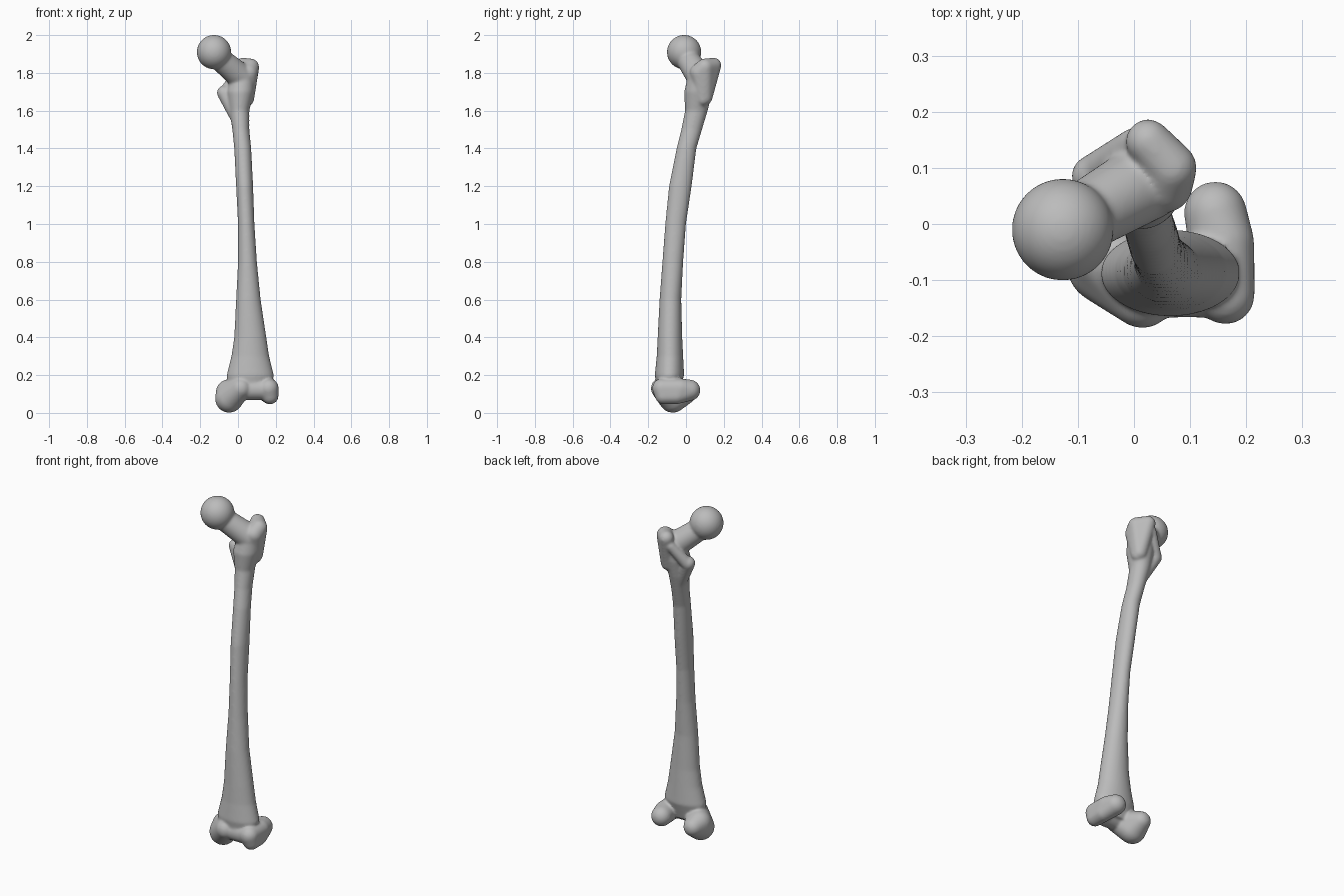
import bpy
import bmesh
from math import cos, sin, tau
from mathutils import Vector

cube = bpy.data.objects.get("Cube")
if cube:
    bpy.data.objects.remove(cube, do_unlink=True)

bone_grey = bpy.data.materials.new("bone grey")
bone_grey.use_nodes = True
colour = (0.5, 0.5, 0.5, 1)
bone_grey.diffuse_color = colour
bone_grey.node_tree.nodes["Principled BSDF"].inputs["Base Color"].default_value = colour

parts = []


def finish(name, bm):
    """Turn a bmesh into a named object and remember it for the join."""
    bmesh.ops.recalc_face_normals(bm, faces=bm.faces)
    mesh = bpy.data.meshes.new(name)
    bm.to_mesh(mesh)
    bm.free()
    obj = bpy.data.objects.new(name, mesh)
    mesh.materials.append(bone_grey)
    bpy.context.collection.objects.link(obj)
    parts.append(obj)
    return obj


def knob(name, *balls):
    """Rounded lump wrapped tightly around balls of (x, y, z, radius)."""
    ball = bmesh.new()
    bmesh.ops.create_icosphere(ball, subdivisions=4, radius=1)
    bm = bmesh.new()
    for x, y, z, r in balls:
        for v in ball.verts:
            bm.verts.new(Vector((x, y, z)) + v.co * r)
    ball.free()
    bmesh.ops.convex_hull(bm, input=bm.verts[:])
    bmesh.ops.delete(bm, geom=[v for v in bm.verts if not v.link_faces], context='VERTS')
    return finish(name, bm)


def loft(name, stations, sides=40):
    """Tube through level oval rings given as (z, x_min, x_max, y_min, y_max)."""
    bm = bmesh.new()
    rings = []
    for z, x0, x1, y0, y1 in stations:
        rings.append([bm.verts.new(((x0 + x1) / 2 + (x1 - x0) / 2 * cos(tau * i / sides),
                                    (y0 + y1) / 2 + (y1 - y0) / 2 * sin(tau * i / sides), z))
                      for i in range(sides)])
    for a, b in zip(rings, rings[1:]):
        for i in range(sides):
            j = (i + 1) % sides
            bm.faces.new((a[i], a[j], b[j], b[i]))
    bm.faces.new(rings[0])
    bm.faces.new(rings[-1])
    return finish(name, bm)


# Bowed shaft, flaring towards the knee
shaft = loft("thigh_bone", [
    (0.10, -0.05, 0.17, -0.15, -0.04),
    (0.20, -0.06, 0.19, -0.165, -0.01),
    (0.30, -0.035, 0.165, -0.155, -0.015),
    (0.40, -0.02, 0.15, -0.15, -0.02),
    (0.60, -0.01, 0.12, -0.14, -0.025),
    (0.80, 0.0, 0.10, -0.125, -0.015),
    (1.00, 0.0, 0.087, -0.11, 0.0),
    (1.20, -0.01, 0.08, -0.09, 0.03),
    (1.40, -0.02, 0.07, -0.05, 0.055),
    (1.50, -0.03, 0.06, -0.025, 0.085),
    (1.60, -0.045, 0.06, -0.005, 0.115),
    (1.70, -0.06, 0.085, -0.01, 0.14),
    (1.78, -0.04, 0.09, 0.01, 0.15),
])

# Hip end: ball head, neck and the two muscle knobs with the crest between
knob("head", (-0.127, -0.01, 1.91, 0.091))
knob("neck", (-0.11, 0.0, 1.885, 0.06), (0.02, 0.075, 1.775, 0.07))
knob("greater_knob_outer", (0.055, 0.07, 1.80, 0.05), (0.066, 0.1, 1.83, 0.046),
     (0.05, 0.09, 1.66, 0.035))
knob("greater_knob_rear", (0.066, 0.1, 1.83, 0.046), (0.025, 0.147, 1.84, 0.04),
     (0.045, 0.1, 1.67, 0.04))
knob("rear_crest", (0.0, 0.145, 1.80, 0.027), (-0.07, 0.092, 1.695, 0.034))
knob("lesser_knob", (-0.074, 0.085, 1.695, 0.038), (-0.005, 0.055, 1.56, 0.035))

# Knee end: two rounded condyles joined in front by a shallow groove
knob("inner_condyle", (0.015, -0.13, 0.13, 0.056), (-0.047, -0.07, 0.075, 0.074),
     (-0.05, -0.05, 0.11, 0.067), (-0.048, 0.0, 0.10, 0.053))
knob("outer_condyle", (0.163, -0.127, 0.13, 0.052), (0.17, -0.12, 0.09, 0.044),
     (0.168, -0.05, 0.092, 0.046), (0.162, -0.03, 0.13, 0.052), (0.145, 0.02, 0.12, 0.056))
knob("front_groove", (0.03, -0.11, 0.125, 0.057), (0.15, -0.11, 0.125, 0.057))

# Fuse everything into one continuous smooth surface
bpy.ops.object.select_all(action='DESELECT')
for part in parts:
    part.select_set(True)
bpy.context.view_layer.objects.active = shaft
bpy.ops.object.join()

fuse = shaft.modifiers.new("fuse", 'REMESH')
fuse.mode = 'VOXEL'
fuse.voxel_size = 0.006
fuse.use_smooth_shade = True
blend = shaft.modifiers.new("blend", 'SMOOTH')
blend.factor = 0.5
blend.iterations = 14
